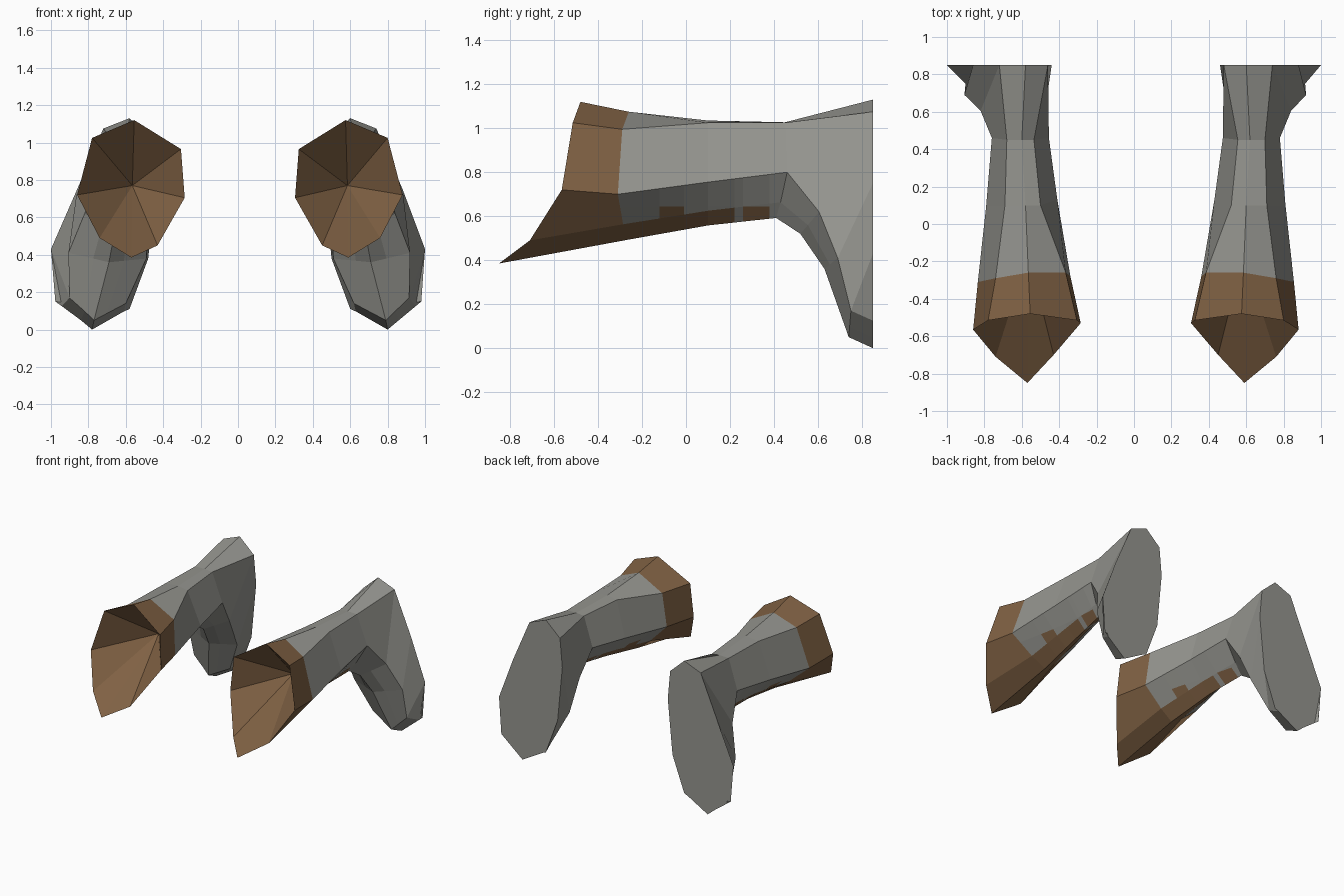
import bpy, bmesh
from mathutils import Vector

if "Cube" in bpy.data.objects:
    bpy.data.objects.remove(bpy.data.objects["Cube"])

def material(name, rgb):
    m = bpy.data.materials.new(name)
    m.diffuse_color = (*rgb, 1)
    m.use_nodes = True
    m.node_tree.nodes["Principled BSDF"].inputs["Base Color"].default_value = m.diffuse_color
    return m

GREY = material("grey cloth", (0.30, 0.30, 0.275))
BROWN = material("brown trim", (0.215, 0.12, 0.057))
BACK = 0.85

# Ring order: top, top outer, outer, low outer, bottom, low inner, inner, top inner
CUFF_RIM = [(.575, -.48, 1.12), (.80, -.515, 1.025), (.88, -.565, .72), (.76, -.71, .49),
            (.59, -.85, .385), (.45, -.70, .45), (.305, -.53, .705), (.325, -.515, .965)]

# Tube rings without the low outer / low inner points, which are interpolated
CUFF_BACK = [(.585, -.26, 1.075), (.76, -.29, .995), (.855, -.31, .70),
             (.59, -.27, .492), (.36, -.28, .71), (.385, -.26, .97)]
FOREARM = [(.60, .10, 1.035), (.71, .10, 1.025), (.81, .10, .755),
           (.62, .10, .558), (.43, .13, .76), (.52, .10, 1.02)]
ELBOW = [(.62, .45, 1.027), (.70, .45, 1.025), (.78, .46, .80),
         (.66, .41, .592), (.475, .46, .80), (.555, .45, 1.02)]
SHOULDER = [(.60, BACK, 1.13), (.74, BACK, 1.075), (.84, .605, .62),
            (.68, .52, .52), (.50, .58, .61), (.48, BACK, 1.02)]

# Drooping part: top points slide down the flat back plane
# (outer xz on back), (outer), (bottom), (inner), (inner xz on back)
DROOP = [((.88, .75), (.92, .69, .41), (.71, .63, .36), (.51, .69, .38), (.46, .80)),
         ((1.0, .43), (.915, .75, .17), (.79, .74, .05), (.62, .76, .14), (.50, .38)),
         ((.98, .15), (.95, BACK, .125), (.80, BACK, .0), (.63, BACK, .097), (.60, .11))]

def fill_ring(six):
    """Add the low outer and low inner points to a six point ring."""
    t, to, o, b, i, ti = map(Vector, six)
    low = Vector((0, 0, -.012 if b.y < .5 else 0))
    return [t, to, o, o.lerp(b, .6) + low, b, i.lerp(b, .6) + low, i, ti]

def droop_ring(spec):
    (ox, oz), o, b, i, (ix, iz) = spec
    top = ((ox + ix) / 2, BACK, (oz + iz) / 2)
    return fill_ring([top, (ox, BACK, oz), o, b, i, (ix, BACK, iz)])

RINGS = [[Vector(p) for p in CUFF_RIM]]
RINGS += [fill_ring(r) for r in (CUFF_BACK, FOREARM, ELBOW, SHOULDER)]
RINGS += [droop_ring(d) for d in DROOP]

def place(p, side):
    """Right arm as is; left arm mirrored and set slightly inward."""
    if side > 0:
        return p
    return Vector((-(p.x - .02 * min(1, (1 - p.x) / .12)), p.y, p.z))

def make_arm(name, side):
    bm = bmesh.new()
    layer = bm.faces.layers.int.new("underside")
    rings = [[bm.verts.new(place(p, side)) for p in r] for r in RINGS]
    for k in range(len(rings) - 1):
        a, b = rings[k], rings[k + 1]
        for j in range(8):
            n = (j + 1) % 8
            f = bm.faces.new((a[j], a[n], b[n], b[j]))
            f.material_index = 1 if k == 0 else 0
            if k in (1, 2) and j in (2, 3, 4, 5):
                f[layer] = 1
                # narrow strip along the bottom ridge
                f.material_index = 1 if j in (3, 4) else 0
    bm.faces.new(rings[-1])
    # hollow cuff opening
    apex = bm.verts.new(place(Vector((.585, -.16, .77)), side))
    for j in range(8):
        f = bm.faces.new((rings[0][j], rings[0][(j + 1) % 8], apex))
        f.material_index = 1

    # cut the underside so the trim can end and curl upwards
    cuts = [((0, y, 0), (0, 1, 0)) for y in (-.12, -.01, .22, .26, .38)]
    cuts.append(((0, 0, .645), (0, 0, 1)))
    for co, no in cuts:
        faces = [f for f in bm.faces if f[layer]]
        edges = list({e for f in faces for e in f.edges})
        verts = list({v for f in faces for v in f.verts})
        bmesh.ops.bisect_plane(bm, geom=faces + edges + verts, plane_co=co, plane_no=no)
    for f in bm.faces:
        if f[layer]:
            c = f.calc_center_median()
            if c.y > .22:
                f.material_index = 0
            if c.z < .645 and (-.12 < c.y < -.01 or .26 < c.y < .38):
                f.material_index = 1
    bmesh.ops.recalc_face_normals(bm, faces=bm.faces[:])
    me = bpy.data.meshes.new(name)
    bm.to_mesh(me)
    bm.free()
    me.materials.append(GREY)
    me.materials.append(BROWN)
    ob = bpy.data.objects.new(name, me)
    bpy.context.collection.objects.link(ob)

make_arm("right_sleeve", 1)
make_arm("left_sleeve", -1)
